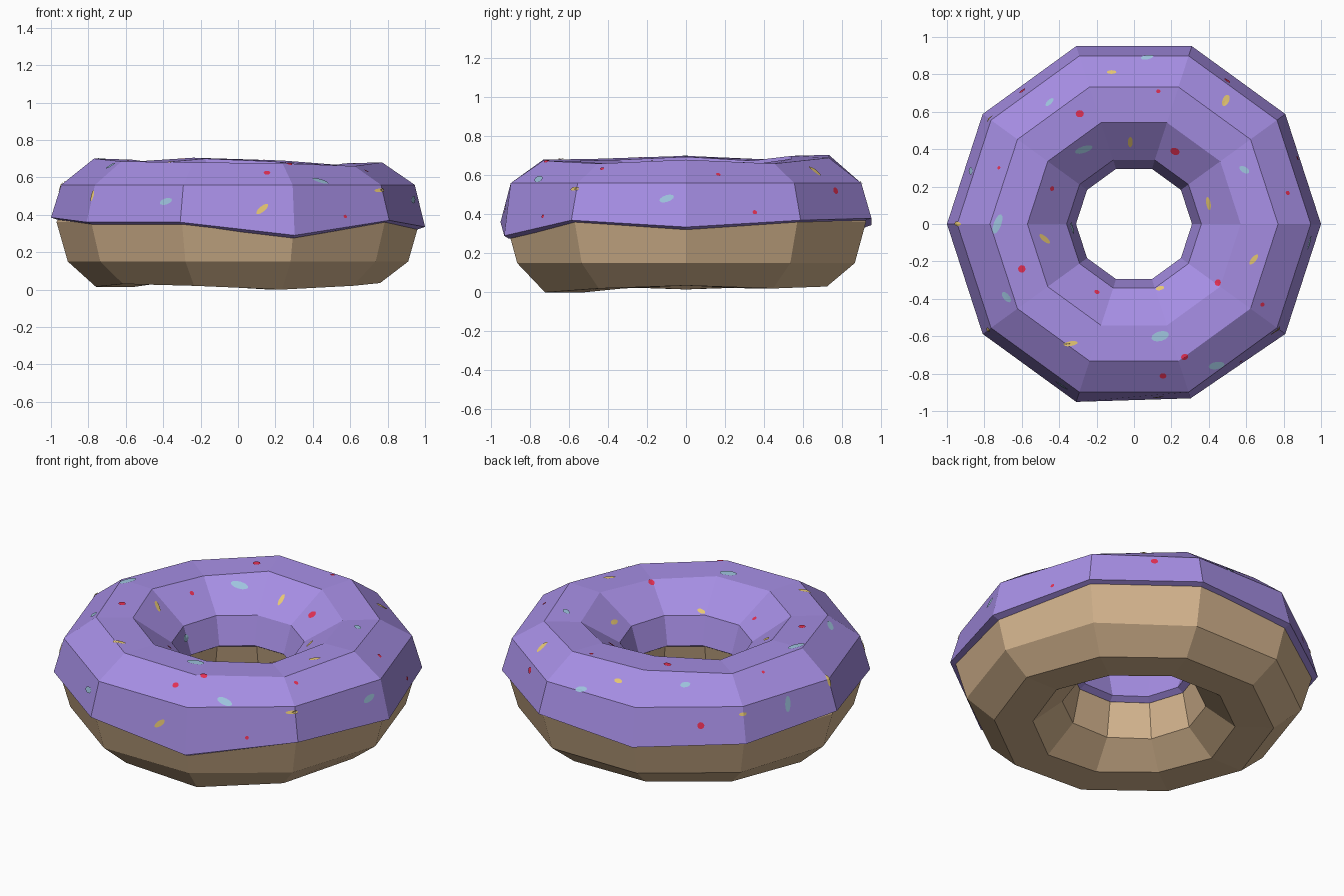
import bpy, bmesh, math
from mathutils import Vector
from mathutils.bvhtree import BVHTree

if "Cube" in bpy.data.objects:
    bpy.data.objects.remove(bpy.data.objects["Cube"])

N = 10  # segments around the ring


def material(name, r, g, b):
    lin = [((c / 255 + 0.055) / 1.055) ** 2.4 for c in (r, g, b)]
    m = bpy.data.materials.new(name)
    m.diffuse_color = (*lin, 1)
    m.use_nodes = True
    m.node_tree.nodes["Principled BSDF"].inputs["Base Color"].default_value = m.diffuse_color
    return m


DOUGH = material("tan dough", 212, 180, 142)
ICING = material("purple icing", 166, 142, 228)
YELLOW = material("yellow sprinkle", 236, 204, 118)
TEAL = material("pale blue sprinkle", 158, 196, 222)
RED = material("red sprinkle", 228, 48, 84)


def finish(bm, name, mat):
    bmesh.ops.recalc_face_normals(bm, faces=bm.faces)
    me = bpy.data.meshes.new(name)
    bm.to_mesh(me)
    me.materials.append(mat)
    ob = bpy.data.objects.new(name, me)
    bpy.context.collection.objects.link(ob)
    return ob


def ring(name, mat, profile):
    """Sweep a closed profile around z; profile(i) gives (radius, height) points."""
    bm = bmesh.new()
    loops = []
    for i in range(N):
        a = math.tau * i / N
        loops.append([bm.verts.new((r * math.cos(a), r * math.sin(a), z)) for r, z in profile(i)])
    for i in range(N):
        p, q = loops[i], loops[(i + 1) % N]
        for j in range(len(p)):
            k = (j + 1) % len(p)
            bm.faces.new((p[j], q[j], q[k], p[k]))
    ob = finish(bm, name, mat)
    tree = BVHTree.FromBMesh(bm)
    bm.free()
    return ob, tree


# Slightly uneven heights per segment
bottom = [.035, .02, .03, .035, .03, .015, .03, .02, .0, .02]
top = [.68, .66, .69, .705, .68, .70, .685, .68, .675, .66]
lip = [.335, .37, .38, .345, .36, .385, .36, .36, .29, .37]

# Dough
ring("dough", DOUGH, lambda i: [
    (.76, bottom[i]), (.91, .15), (.97, .36), (.91, .53), (.74, .64),
    (.58, .63), (.40, .53), (.345, .36), (.39, .15), (.55, bottom[i])])

# Icing cap with a thin lip outside and inside
icing, tree = ring("icing", ICING, lambda i: [
    (.955, lip[i] - .015), (1.0 if lip[i] > .3 else .98, lip[i]), (.945, .56), (.77, top[i]),
    (.57, top[i] - .005), (.36, .53), (.31, .37), (.345, .35)])


# Sprinkles: thin patches that follow the icing surface
def patch(bm, hit, normal, direction, half_len, half_wid):
    d = (direction - normal * direction.dot(normal)).normalized()
    e = normal.cross(d)

    def stick(p):
        loc, n, _, _ = tree.find_nearest(p)
        return bm.verts.new(loc + n * .004)

    c = stick(hit)
    rim = []
    for k in range(12):
        a = math.tau * k / 12
        rim.append(stick(hit + d * half_len * math.cos(a) + e * half_wid * math.sin(a)))
    for k in range(12):
        bm.faces.new((c, rim[k], rim[(k + 1) % 12]))


def sprinkles(name, mat, from_top, on_side):
    bm = bmesh.new()
    for x, y, turn, l, w in from_top:
        hit, n, _, _ = tree.ray_cast(Vector((x, y, 2)), Vector((0, 0, -1)))
        if hit:
            t = math.radians(turn)
            patch(bm, hit, n, Vector((math.cos(t), math.sin(t), 0)), l, w)
    for ang, z, turn, l, w in on_side:
        a, t = math.radians(ang), math.radians(turn)
        out = Vector((math.cos(a), math.sin(a), 0))
        hit, n, _, _ = tree.ray_cast(out * 2 + Vector((0, 0, z)), -out)
        if hit:
            tangent = Vector((-out.y, out.x, 0))
            patch(bm, hit, n, tangent * math.cos(t) + Vector((0, 0, math.sin(t))), l, w)
    # patches are open sheets: keep every face pointing away from the icing
    ob = finish(bm, name, mat)
    bm.free()
    bm = bmesh.new()
    bm.from_mesh(ob.data)
    for f in bm.faces:
        if f.normal.dot(tree.find_nearest(f.calc_center_median())[1]) < 0:
            f.normal_flip()
    bm.to_mesh(ob.data)
    bm.free()


L, W = .034, .013
sprinkles("yellow_sprinkles", YELLOW,
          [(-.12, .81, 0, .026, W), (.49, .66, 60, .04, .018), (-.02, .44, 90, .036, W),
           (.40, .11, 95, .036, .015), (.64, -.19, 50, L, W), (.14, -.345, 0, .024, W),
           (-.34, -.64, 10, .04, W), (-.48, -.08, -25, .04, .015)],
          [(216, .50, 90, .03, W), (278, .43, 40, .04, .015), (323, .53, 0, .035, .01),
           (144, .52, 0, .025, .01), (180, .56, 90, .04, W)])
sprinkles("blue_sprinkles", TEAL,
          [(.07, .89, 20, .035, .016), (-.45, .65, 50, .028, .016), (-.27, .40, 10, .05, .022),
           (.59, .29, -30, .03, .016), (-.73, 0, 70, .055, .02), (-.68, -.39, -35, .035, .02),
           (.14, -.60, 15, .048, .026), (.44, -.755, 0, .045, .022), (-.335, -.02, 80, .035, .02)],
          [(246, .47, 10, .04, .018), (354, .48, 15, .04, .018), (162, .50, 80, .045, .018)])
sprinkles("red_sprinkles", RED,
          [(.13, .71, 0, .012, .01), (-.29, .59, 0, .022, .019), (.22, .39, 0, .026, .023),
           (-.44, .19, 0, .014, .013), (-.20, -.365, 0, .015, .013), (.45, -.315, 0, .02, .019),
           (-.60, -.24, 0, .02, .02), (.685, -.43, 0, .013, .011), (.27, -.71, 0, .02, .018),
           (.155, -.81, 0, .018, .017), (.82, .165, 0, .013, .012), (-.72, .30, 0, .009, .009)],
          [(308, .39, 0, .01, .01), (22, .41, 0, .012, .011), (57, .52, 0, .02, .018),
           (130, .46, 0, .019, .019)])
